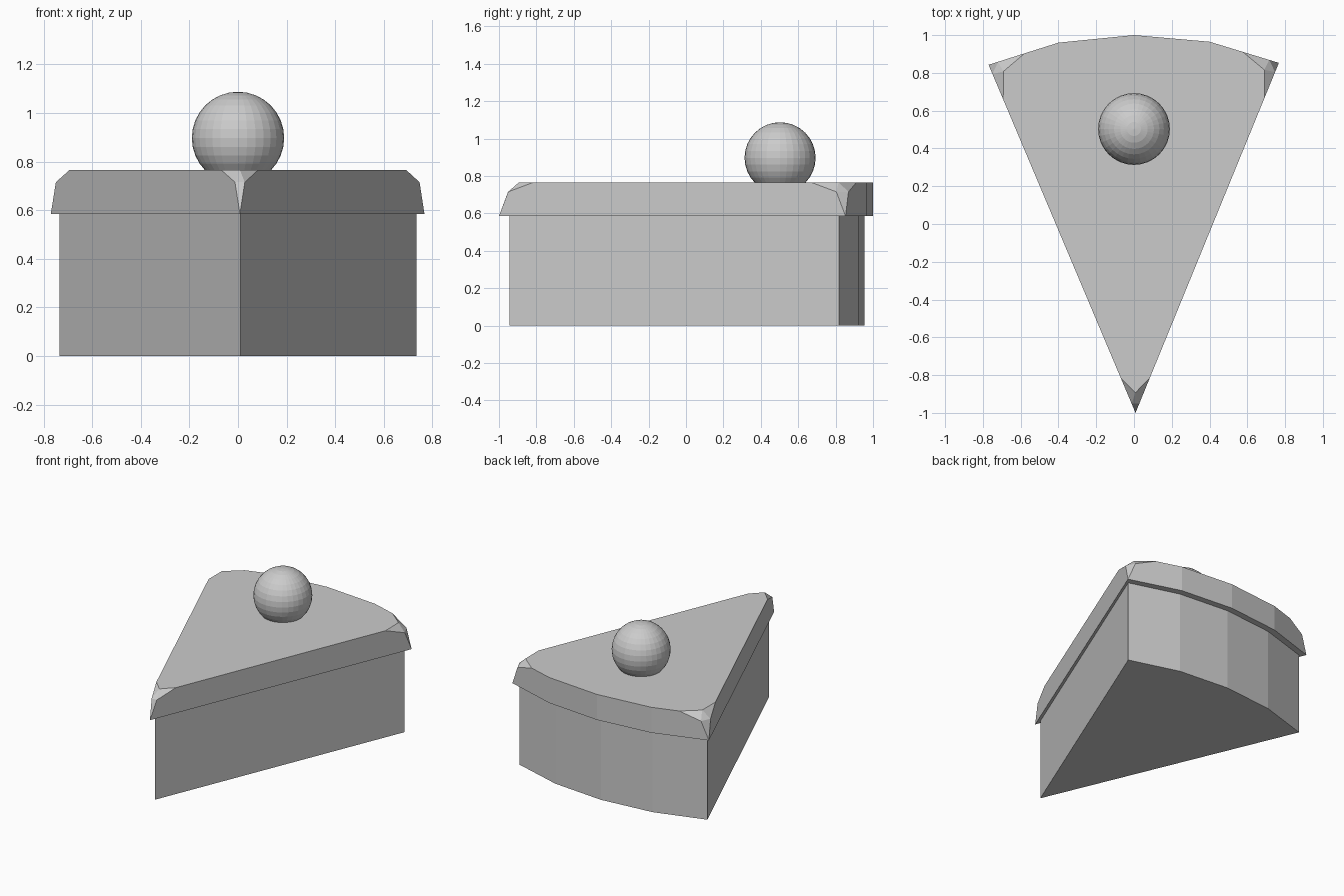
import bpy
import bmesh
from mathutils import Vector

cube = bpy.data.objects.get("Cube")
if cube:
    bpy.data.objects.remove(cube, do_unlink=True)

# Single plain colour
grey = bpy.data.materials.new("plain_grey")
grey.use_nodes = True
colour = (0.6, 0.6, 0.6, 1)
grey.diffuse_color = colour
grey.node_tree.nodes["Principled BSDF"].inputs["Base Color"].default_value = colour


def hull_object(name, points):
    """Convex solid around the points, with flat faces merged."""
    bm = bmesh.new()
    for p in points:
        bm.verts.new(p)
    bmesh.ops.convex_hull(bm, input=bm.verts[:])
    bmesh.ops.dissolve_limit(bm, angle_limit=0.01, verts=bm.verts[:], edges=bm.edges[:])
    bmesh.ops.recalc_face_normals(bm, faces=bm.faces[:])
    mesh = bpy.data.meshes.new(name)
    bm.to_mesh(mesh)
    bm.free()
    mesh.materials.append(grey)
    obj = bpy.data.objects.new(name, mesh)
    bpy.context.collection.objects.link(obj)
    return obj


# Slice body: extruded wedge with a faceted outer arc
body = [(0.01, -0.945), (0.735, 0.817), (0.38, 0.922), (0, 0.955), (-0.38, 0.918), (-0.735, 0.81)]
hull_object("cake_body", [(x, y, z) for x, y in body for z in (0, 0.585)])

# Icing layer: overhanging wedge whose three corners are cut away upward
LOW, MID, TOP = 0.585, 0.715, 0.766
icing = [Vector(p) for p in
         [(0.008, -1), (0.767, 0.853), (0.4, 0.965), (0, 1), (-0.4, 0.96), (-0.77, 0.843)]]
points = []
for i, corner in enumerate(icing):
    points.append((*corner, LOW))
    if i not in (0, 1, 5):
        points.append((*corner, TOP))
        continue
    along = [(icing[j % 6] - corner).normalized() for j in (i - 1, i + 1)]
    for d in along:
        points.append((*(corner + d * 0.053), MID))
        points.append((*(corner + d * 0.2), TOP))
    points.append((*(corner + (along[0] + along[1]) * 0.058), TOP))
hull_object("icing_layer", points)

# Round fruit sunk slightly into the icing
bpy.ops.mesh.primitive_uv_sphere_add(segments=32, ring_count=16, radius=0.19, location=(0, 0.503, 0.897))
cherry = bpy.context.object
cherry.name = "cherry"
cherry.data.materials.append(grey)
